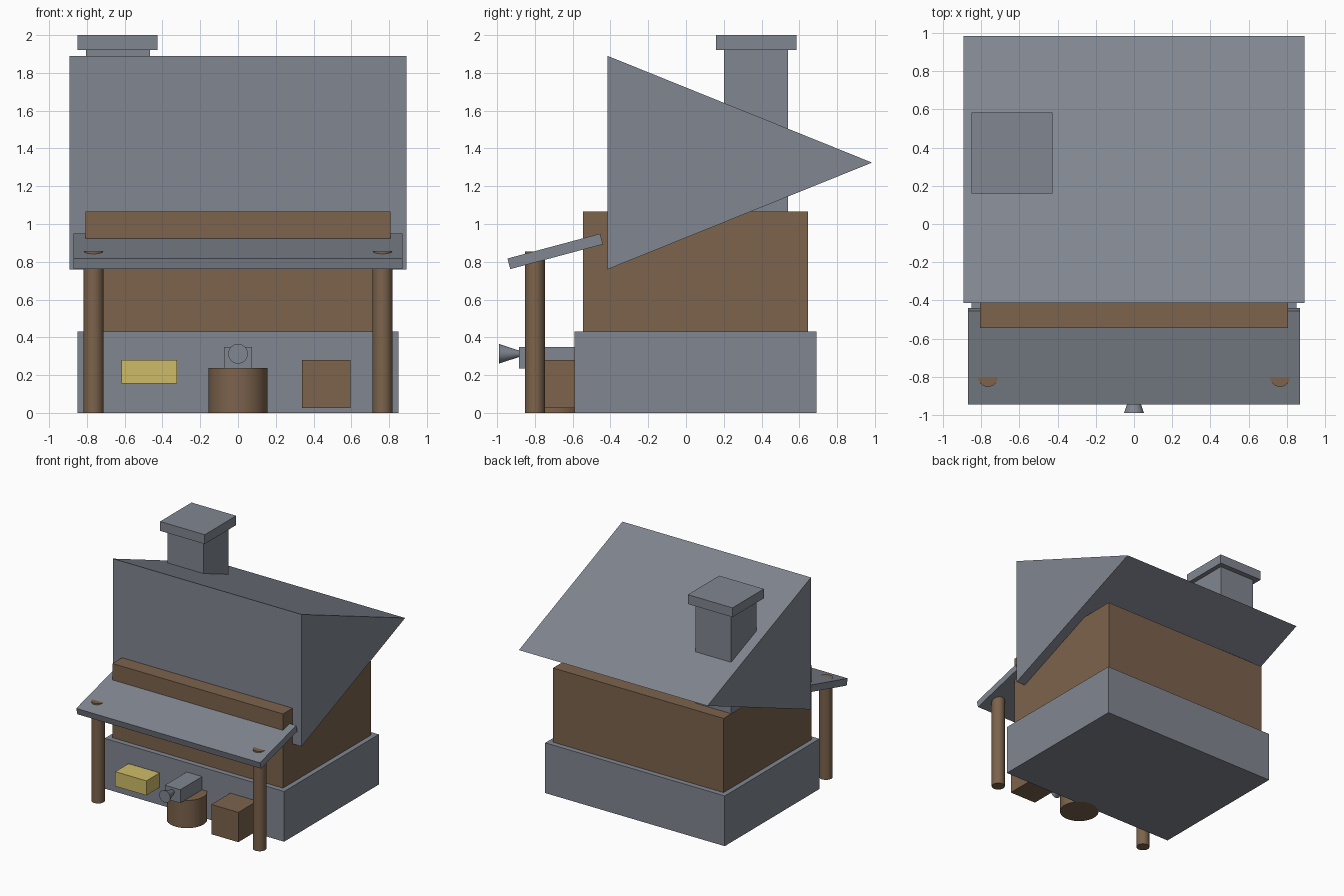
import bpy, bmesh, math
from mathutils import Matrix, Vector

cube = bpy.data.objects.get("Cube")
if cube:
    bpy.data.objects.remove(cube, do_unlink=True)


def material(name, rgb):
    m = bpy.data.materials.new(name)
    m.use_nodes = True
    m.diffuse_color = (*rgb, 1)
    m.node_tree.nodes["Principled BSDF"].inputs["Base Color"].default_value = (*rgb, 1)
    return m


stone = material("grey stone", (0.22, 0.24, 0.28))
wood = material("brown wood", (0.20, 0.125, 0.072))
straw = material("straw yellow", (0.62, 0.50, 0.14))


def finish(name, bm, mat):
    bmesh.ops.recalc_face_normals(bm, faces=bm.faces)
    mesh = bpy.data.meshes.new(name)
    bm.to_mesh(mesh)
    bm.free()
    mesh.materials.append(mat)
    ob = bpy.data.objects.new(name, mesh)
    bpy.context.collection.objects.link(ob)
    return ob


def box(name, x, y, z, mat):
    """Box from (min, max) ranges along each axis."""
    bm = bmesh.new()
    bmesh.ops.create_cube(bm, size=1)
    ranges = (x, y, z)
    bmesh.ops.scale(bm, vec=[b - a for a, b in ranges], verts=bm.verts)
    bmesh.ops.translate(bm, vec=[(a + b) / 2 for a, b in ranges], verts=bm.verts)
    return finish(name, bm, mat)


def cone(name, start, end, r1, r2, mat, sides=32):
    """Tapered round solid running from start to end."""
    a, b = Vector(start), Vector(end)
    turn = (b - a).to_track_quat('Z', 'Y').to_matrix().to_4x4()
    bm = bmesh.new()
    bmesh.ops.create_cone(bm, cap_ends=True, segments=sides, radius1=r1, radius2=r2,
                          depth=(b - a).length,
                          matrix=Matrix.Translation((a + b) / 2) @ turn)
    ob = finish(name, bm, mat)
    bpy.ops.object.select_all(action='DESELECT')
    ob.select_set(True)
    bpy.context.view_layer.objects.active = ob
    bpy.ops.object.shade_smooth_by_angle(angle=math.radians(35))
    return ob


# House body
box("stone_base", (-0.85, 0.85), (-0.59, 0.69), (0, 0.43), stone)
box("timber_walls", (-0.808, 0.808), (-0.545, 0.645), (0.43, 1.065), wood)

# Wedge roof: triangular side profile extruded across the width
bm = bmesh.new()
profile = [(-0.415, 0.76), (0.985, 1.325), (-0.415, 1.89)]
side = bm.faces.new([bm.verts.new((-0.893, y, z)) for y, z in profile])
ext = bmesh.ops.extrude_face_region(bm, geom=[side])
moved = [v for v in ext["geom"] if isinstance(v, bmesh.types.BMVert)]
bmesh.ops.translate(bm, vec=(1.786, 0, 0), verts=moved)
finish("roof", bm, stone)

# Chimney
box("chimney_stack", (-0.806, -0.466), (0.20, 0.54), (0.45, 1.92), stone)
box("chimney_cap", (-0.85, -0.427), (0.16, 0.585), (1.92, 2.0), stone)

# Sloping awning on two posts
awning = box("awning", (-0.87, 0.87), (-0.254, 0.254), (-0.029, 0.029), stone)
awning.location = (0, -0.6925, 0.855)
awning.rotation_euler.x = math.radians(15)
for label, s in (("right", -1), ("left", 1)):
    cone(label + "_post", (s * 0.765, -0.80, 0), (s * 0.765, -0.80, 0.855), 0.053, 0.053, wood)

# Workshop props
cone("stump", (0, -0.69, 0), (0, -0.69, 0.237), 0.157, 0.157, wood)
box("anvil_body", (-0.073, 0.073), (-0.885, -0.59), (0.235, 0.35), stone)
cone("anvil_horn", (0, -0.99, 0.313), (0, -0.88, 0.313), 0.052, 0.016, stone)
box("crate", (0.34, 0.595), (-0.845, -0.59), (0.025, 0.28), wood)
box("straw_block", (-0.617, -0.322), (-0.78, -0.60), (0.155, 0.28), straw)
